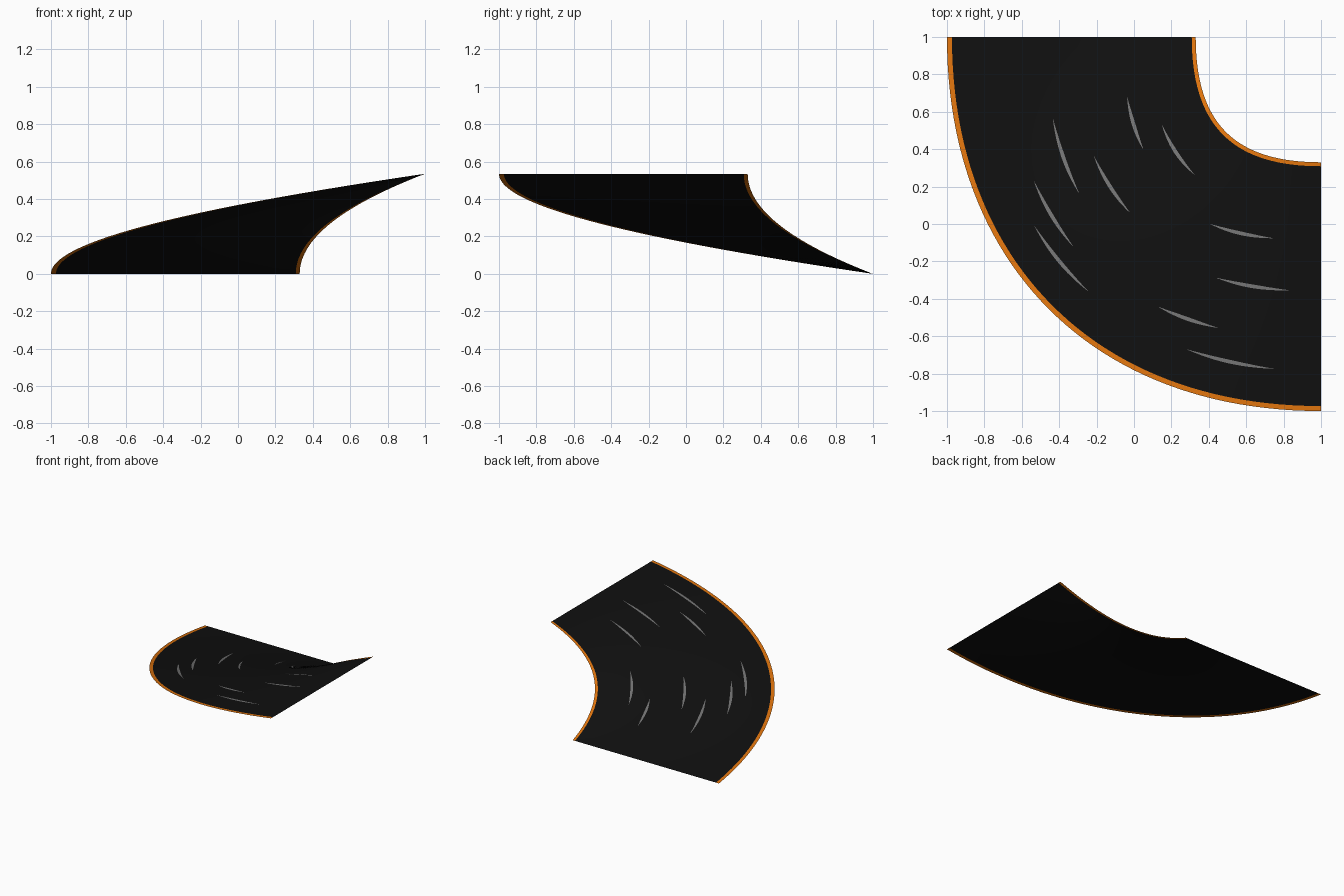
import bpy, bmesh, math

if "Cube" in bpy.data.objects:
    bpy.data.objects.remove(bpy.data.objects["Cube"])

HEIGHT = 0.535
SEGS = 48


def material(name, rgb):
    m = bpy.data.materials.new(name)
    m.diffuse_color = (*rgb, 1)
    m.use_nodes = True
    m.node_tree.nodes["Principled BSDF"].inputs["Base Color"].default_value = m.diffuse_color
    return m


asphalt = material("asphalt black", (0.005, 0.005, 0.005))
orange = material("edge orange", (0.72, 0.17, 0.004))
grey = material("scuff grey", (0.17, 0.17, 0.17))


def ease(t, k):
    # cubic falloff from 1 to 0 that shapes the bend
    a = 1 - t
    return a**3 + 3 * a * a * t + 3 * k * a * t * t


def bend(t, radius, k):
    return 1 - radius * ease(t, k), 1 - radius * ease(1 - t, k)


def road(s, t, lift=0.0):
    # s: 0 inner edge .. 1 outer edge, t: 0 low end .. 1 high end
    xi, yi = bend(t, 0.67, 0.69)
    xo, yo = bend(t, 2.0, 0.607)
    return (xi + (xo - xi) * s, yi + (yo - yi) * s, HEIGHT * t + lift)


def locate(x, y):
    # road coordinates of a point seen from above
    best = None
    for i in range(101):
        for j in range(101):
            p = road(i / 100, j / 100)
            d = (p[0] - x)**2 + (p[1] - y)**2
            if best is None or d < best[0]:
                best = (d, i / 100, j / 100)
    return best[1], best[2]


def strip(name, rows, mat):
    # rows of points joined into an upward-facing sheet
    bm = bmesh.new()
    grid = [[bm.verts.new(p) for p in r] for r in rows]
    for r0, r1 in zip(grid, grid[1:]):
        for i in range(len(r0) - 1):
            bm.faces.new((r0[i], r0[i + 1], r1[i + 1], r1[i]))
    bm.normal_update()
    for f in bm.faces:
        f.smooth = True
        if f.normal.z < 0:
            f.normal_flip()
    me = bpy.data.meshes.new(name)
    bm.to_mesh(me)
    bm.free()
    me.materials.append(mat)
    ob = bpy.data.objects.new(name, me)
    bpy.context.collection.objects.link(ob)


def lane(name, s0, s1, cols, mat):
    strip(name, [[road(s0 + (s1 - s0) * c / cols, t / SEGS) for c in range(cols + 1)]
                 for t in range(SEGS + 1)], mat)


# Road surface and its two edge lines
lane("road_surface", 0.016, 0.98, 12, asphalt)
lane("inner_edge_line", 0.0, 0.016, 1, orange)
lane("outer_edge_line", 0.98, 1.0, 1, orange)

# Tapered scuff marks: start x, y and end x, y seen from above
marks = [(-.035, .68, .05, .40), (.15, .52, .32, .27), (-.44, .57, -.30, .17),
         (-.21, .36, -.02, .06), (-.53, .22, -.33, -.12), (-.53, -.01, -.24, -.36),
         (.41, .00, .75, -.08), (.45, -.29, .82, -.35), (.13, -.44, .45, -.55),
         (.29, -.68, .76, -.77)]
for n, (x0, y0, x1, y1) in enumerate(marks):
    s0, t0 = locate(x0, y0)
    s1, t1 = locate(x1, y1)
    rows = []
    for i in range(13):
        f = i / 12
        w = 0.0005 + 0.007 * math.sin(math.pi * f)
        s, t = s0 + (s1 - s0) * f, t0 + (t1 - t0) * f
        rows.append([road(s - w, t, 0.002), road(s + w, t, 0.002)])
    strip(f"scuff_mark_{n + 1}", rows, grey)
